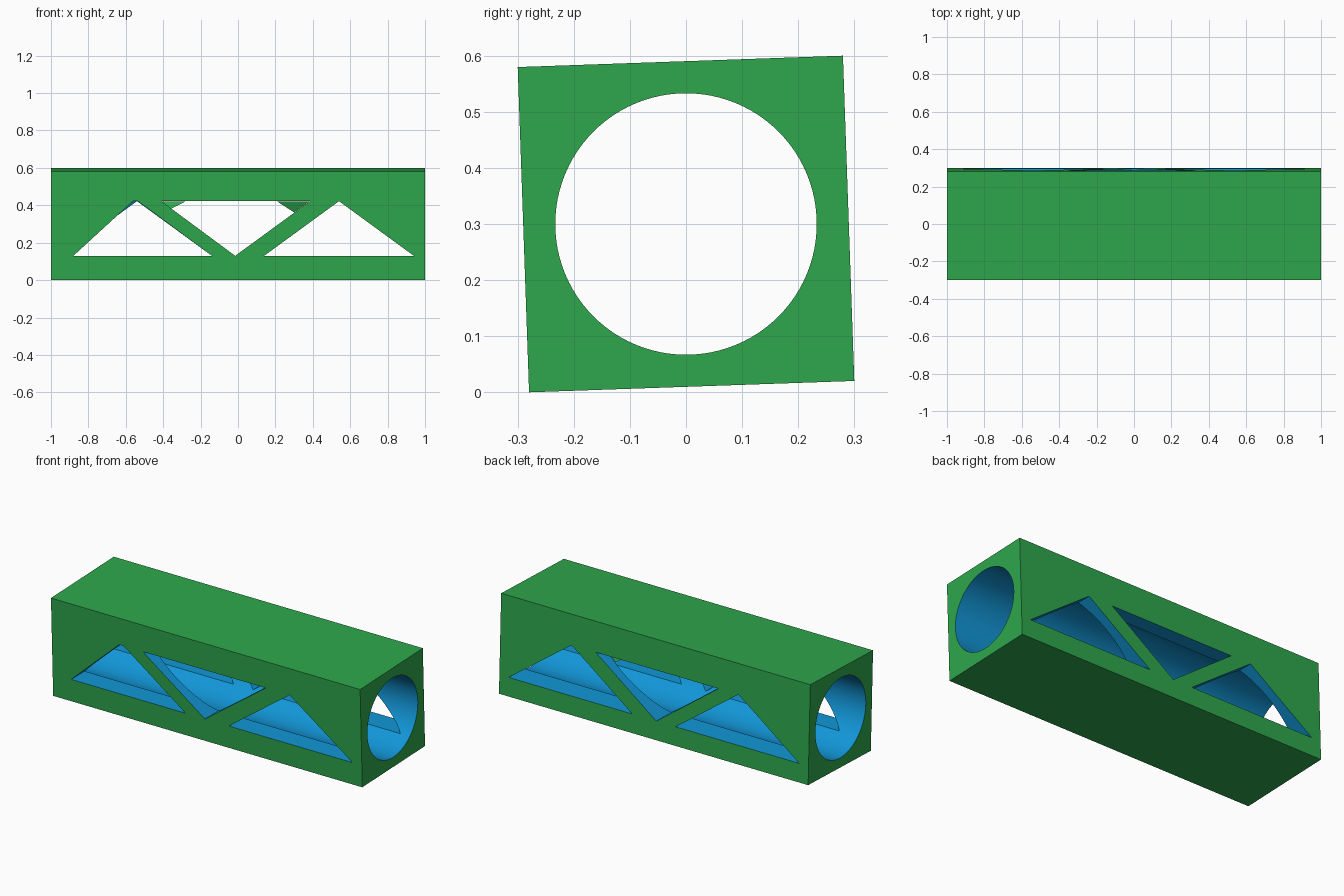
import bpy, bmesh, math
from mathutils import Matrix, Vector

if "Cube" in bpy.data.objects:
    bpy.data.objects.remove(bpy.data.objects["Cube"])


def material(name, rgb):
    m = bpy.data.materials.new(name)
    m.diffuse_color = (*rgb, 1)
    m.use_nodes = True
    m.node_tree.nodes["Principled BSDF"].inputs["Base Color"].default_value = m.diffuse_color
    return m


green = material("green", (0.027, 0.385, 0.072))
blue = material("blue", (0.006, 0.305, 0.68))


def to_object(name, bm):
    bmesh.ops.recalc_face_normals(bm, faces=bm.faces)
    me = bpy.data.meshes.new(name)
    bm.to_mesh(me)
    bm.free()
    ob = bpy.data.objects.new(name, me)
    bpy.context.collection.objects.link(ob)
    return ob


def prism(name, outline, y0, y1):
    """Extrude an (x, z) outline from y0 to y1."""
    bm = bmesh.new()
    face = bm.faces.new([bm.verts.new((x, y0, z)) for x, z in outline])
    ext = bmesh.ops.extrude_face_region(bm, geom=[face])
    verts = [v for v in ext["geom"] if isinstance(v, bmesh.types.BMVert)]
    bmesh.ops.translate(bm, verts=verts, vec=(0, y1 - y0, 0))
    return to_object(name, bm)


# Square beam, rolled slightly around its length
SIDE, CENTER = 0.58, Vector((0, 0, 0.30))
roll = Matrix.Rotation(math.radians(2), 4, "X")
bm = bmesh.new()
bmesh.ops.create_cube(bm, size=1, matrix=Matrix.Translation(CENTER) @ roll
                      @ Matrix.Diagonal((2, SIDE, SIDE, 1)))
beam = to_object("truss_beam", bm)
beam.data.materials.append(green)
beam.data.materials.append(blue)

# Round bore cutter
bm = bmesh.new()
bmesh.ops.create_cone(bm, cap_ends=True, segments=96, radius1=0.233, radius2=0.233,
                      depth=2.4, matrix=Matrix.Translation(CENTER)
                      @ Matrix.Rotation(math.pi / 2, 4, "Y"))
cutters = [to_object("bore_cutter", bm)]

# Triangular window cutters
LOW, HIGH = 0.13, 0.422
cutters += [
    prism("right_window_cutter", [(0.14, LOW), (0.94, LOW), (0.54, HIGH)], -0.4, 0.4),
    prism("middle_window_cutter", [(-0.41, HIGH), (-0.015, LOW), (0.385, HIGH)], -0.4, 0.4),
    prism("back_left_window_cutter", [(-0.94, LOW), (-0.14, LOW), (-0.54, HIGH)], 0, 0.4),
    prism("front_left_window_cutter",
          [(-0.88, LOW), (-0.14, LOW), (-0.535, HIGH), (-0.562, HIGH)], -0.4, 0.01),
]
for c in cutters:
    mod = beam.modifiers.new("cut", "BOOLEAN")
    mod.operation, mod.solver, mod.object = "DIFFERENCE", "EXACT", c
bpy.context.view_layer.update()
cut = bpy.data.meshes.new_from_object(beam.evaluated_get(bpy.context.evaluated_depsgraph_get()))
beam.modifiers.clear()
beam.data = cut
for c in cutters:
    bpy.data.objects.remove(c)

# Outer skin green, every cut surface blue
cut.materials.clear()
cut.materials.append(green)
cut.materials.append(blue)
inv = roll.inverted()
for p in cut.polygons:
    q = inv @ (p.center - CENTER)
    outer = max(abs(q.x), abs(q.y) * 2 / SIDE, abs(q.z) * 2 / SIDE) > 0.999
    p.material_index = 0 if outer else 1

# Small flat webs in two corners of the middle window
for name, pts in (
    ("front_corner_web", [(-0.41, -0.2, 0.42), (-0.36, -0.22, 0.38), (-0.28, -0.2, 0.42)]),
    ("back_corner_web", [(0.21, 0.2, 0.42), (0.38, 0.2, 0.42), (0.30, 0.223, 0.362)]),
):
    bm = bmesh.new()
    bm.faces.new([bm.verts.new(p) for p in pts])
    to_object(name, bm).data.materials.append(green)

# Smooth bore, sharp corners
bpy.ops.object.select_all(action="DESELECT")
beam.select_set(True)
bpy.context.view_layer.objects.active = beam
bpy.ops.object.shade_smooth_by_angle(angle=math.radians(30))
